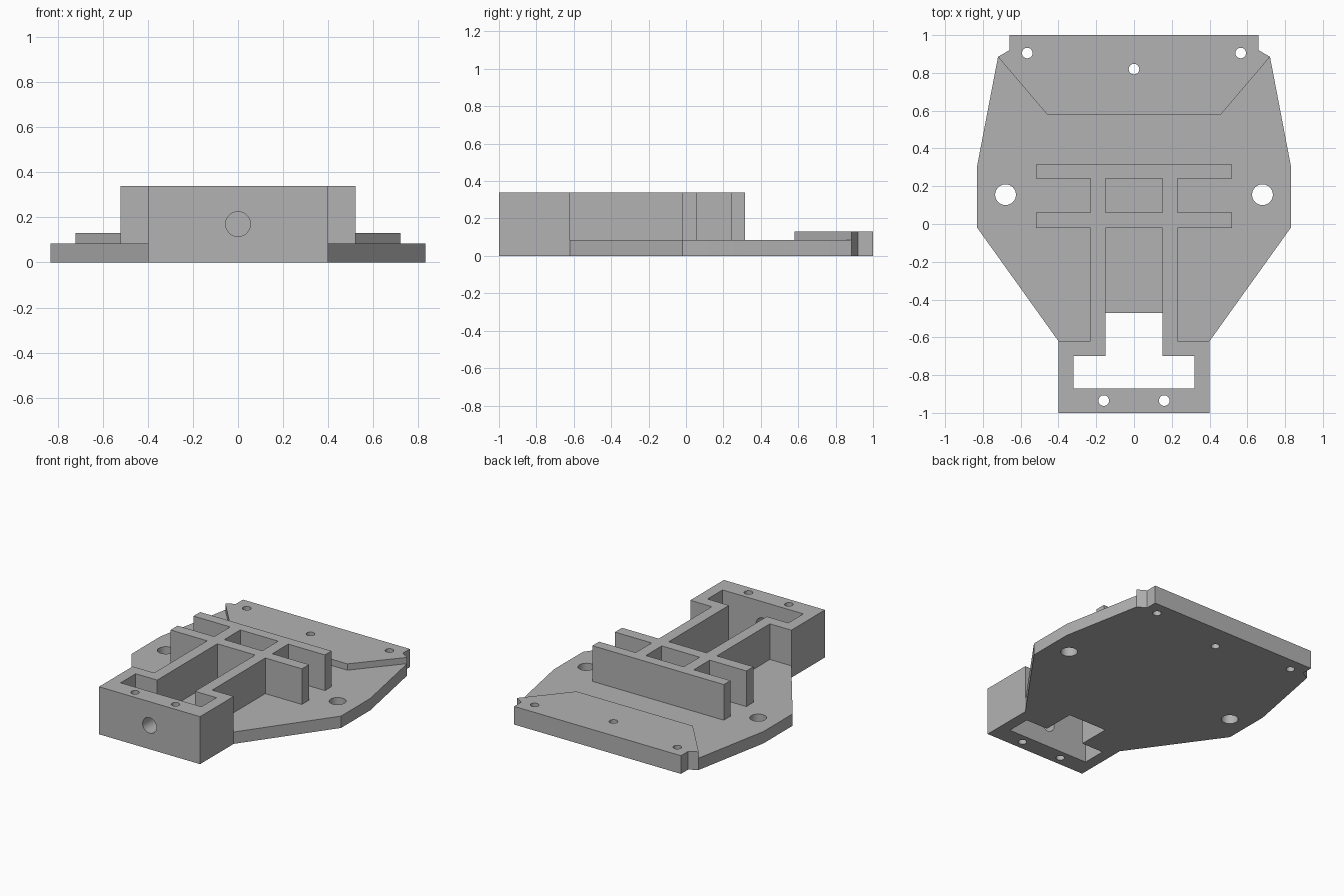
import bpy
import bmesh
import math
from mathutils import Matrix

cube = bpy.data.objects.get("Cube")
if cube:
    bpy.data.objects.remove(cube, do_unlink=True)

GREY = (0.45, 0.45, 0.45, 1)
material = bpy.data.materials.new("plain grey")
material.use_nodes = True
material.diffuse_color = GREY
material.node_tree.nodes["Principled BSDF"].inputs["Base Color"].default_value = GREY

FLOOR = 0.085     # thickness of the base plate
PAD_TOP = 0.13
TOP = 0.34        # height of ribs and front frame


def make_object(name, bm):
    bmesh.ops.recalc_face_normals(bm, faces=bm.faces[:])
    mesh = bpy.data.meshes.new(name)
    bm.to_mesh(mesh)
    bm.free()
    mesh.materials.append(material)
    obj = bpy.data.objects.new(name, mesh)
    bpy.context.collection.objects.link(obj)
    return obj


def prism(name, half, z0, z1):
    """Extrude a half outline, mirrored across x = 0, from z0 to z1."""
    outline = half + [(-x, y) for x, y in reversed(half)]
    bm = bmesh.new()
    face = bm.faces.new([bm.verts.new((x, y, z0)) for x, y in outline])
    grown = bmesh.ops.extrude_face_region(bm, geom=[face])["geom"]
    verts = [v for v in grown if isinstance(v, bmesh.types.BMVert)]
    bmesh.ops.translate(bm, verts=verts, vec=(0, 0, z1 - z0))
    return make_object(name, bm)


def drills(name, holes):
    """Cylinders given as (location, radius, rotation about x)."""
    bm = bmesh.new()
    for location, radius, tilt in holes:
        matrix = Matrix.Translation(location) @ Matrix.Rotation(tilt, 4, "X")
        bmesh.ops.create_cone(bm, cap_ends=True, segments=40, radius1=radius,
                              radius2=radius, depth=1, matrix=matrix)
    return make_object(name, bm)


def cut(obj, cutter):
    cutter.hide_render = True
    mod = obj.modifiers.new("cut", "BOOLEAN")
    mod.operation = "DIFFERENCE"
    mod.solver = "EXACT"
    mod.object = cutter
    bpy.ops.object.select_all(action="DESELECT")
    obj.select_set(True)
    bpy.context.view_layer.objects.active = obj
    bpy.ops.object.modifier_apply(modifier=mod.name)
    bpy.ops.object.shade_smooth_by_angle(angle=math.radians(20))


# Base plate with a slot at the front and clipped rear corners
base_plate = prism("base_plate", [
    (0.15, -0.47), (0.15, -0.62), (0.40, -0.62), (0.83, -0.02),
    (0.83, 0.31), (0.72, 0.885), (0.66, 0.92), (0.66, 1.0)], 0, FLOOR)

# Raised pad along the rear edge
rear_pad = prism("rear_pad", [
    (0.46, 0.58), (0.72, 0.885), (0.66, 0.92), (0.66, 1.0)], FLOOR, PAD_TOP)

# Two long rails crossed by two bars, with the middle cell opened
ribs = prism("ribs", [
    (0.15, -0.02), (0.15, -0.62), (0.23, -0.62), (0.23, -0.02),
    (0.52, -0.02), (0.52, 0.06), (0.23, 0.06), (0.23, 0.24),
    (0.52, 0.24), (0.52, 0.315)], FLOOR, TOP)
cell = prism("cell_cutter", [(0.15, 0.06), (0.15, 0.24)], 0, 1)

# Tall front frame around a T-shaped opening
front_frame = prism("front_frame", [
    (0.40, -1.0), (0.40, -0.62), (0.15, -0.62), (0.15, -0.70),
    (0.32, -0.70), (0.32, -0.87)], 0, TOP)

# Screw holes
pad_holes = [((x, y, 0), 0.028, 0)
             for x, y in ((-0.565, 0.905), (0, 0.82), (0.565, 0.905))]
side_holes = [((x, 0.155, 0), 0.055, 0) for x in (-0.68, 0.68)]
frame_holes = [((x, -0.935, 0.2), 0.028, 0) for x in (-0.16, 0.16)]
frame_holes.append(((0, -1.2, 0.17), 0.055, math.pi / 2))

plate_drill = drills("plate_drill", pad_holes + side_holes)
pad_drill = drills("pad_drill", pad_holes)
frame_drill = drills("frame_drill", frame_holes)

for part, cutter in ((base_plate, plate_drill), (rear_pad, pad_drill),
                     (ribs, cell), (front_frame, frame_drill)):
    cut(part, cutter)
    bpy.data.objects.remove(cutter, do_unlink=True)
